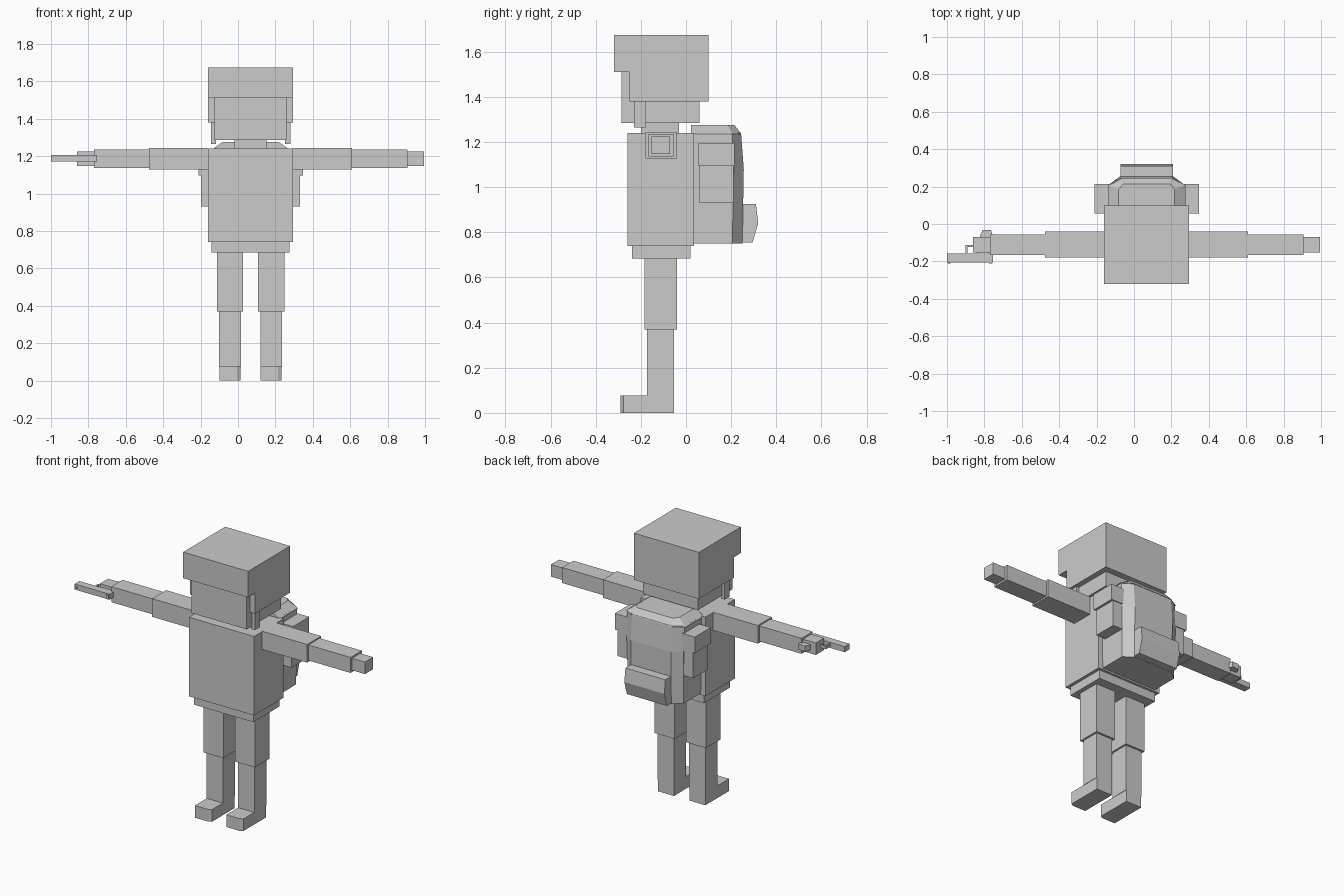
import bpy, bmesh

if "Cube" in bpy.data.objects:
    bpy.data.objects.remove(bpy.data.objects["Cube"])

CX = 0.0675  # body centre line

grey = bpy.data.materials.new("plain_grey")
grey.diffuse_color = (0.6, 0.6, 0.6, 1)
grey.use_nodes = True
grey.node_tree.nodes["Principled BSDF"].inputs["Base Color"].default_value = grey.diffuse_color


def loft(name, rings):
    """Solid skinned through rings of equal point count, flat capped."""
    bm = bmesh.new()
    vs = [[bm.verts.new(p) for p in r] for r in rings]
    n = len(rings[0])
    for a, b in zip(vs, vs[1:]):
        for i in range(n):
            j = (i + 1) % n
            bm.faces.new((a[i], a[j], b[j], b[i]))
    bm.faces.new(vs[0][::-1])
    bm.faces.new(vs[-1])
    bmesh.ops.recalc_face_normals(bm, faces=bm.faces)
    me = bpy.data.meshes.new(name)
    bm.to_mesh(me)
    bm.free()
    me.materials.append(grey)
    ob = bpy.data.objects.new(name, me)
    bpy.context.collection.objects.link(ob)
    return ob


def prism_z(name, pts, z0, z1):
    return loft(name, [[(x, y, z) for x, y in pts] for z in (z0, z1)])


def prism_x(name, pts, x0, x1):
    return loft(name, [[(x, y, z) for y, z in pts] for x in (x0, x1)])


def box(name, x0, x1, y0, y1, z0, z1):
    return prism_z(name, [(x0, y0), (x1, y0), (x1, y1), (x0, y1)], z0, z1)


def centred(name, half, y0, y1, z0, z1):
    return box(name, CX - half, CX + half, y0, y1, z0, z1)


# Torso, hips and neck
centred("torso", 0.2275, -0.26, 0.035, 0.74, 1.24)
centred("hips", 0.208, -0.24, 0.02, 0.685, 0.74)
centred("neck", 0.085, -0.20, -0.03, 1.24, 1.285)

# Head and helmet with overhanging front brim
centred("head", 0.193, -0.285, 0.06, 1.285, 1.51)
prism_x("helmet", [(-0.32, 1.51), (-0.25, 1.51), (-0.25, 1.38), (0.10, 1.38),
                   (0.10, 1.675), (-0.32, 1.675)], CX - 0.2275, CX + 0.2275)

for s, side in ((-1, "left"), (1, "right")):
    # Helmet side straps
    a, b = sorted((CX + s * 0.185, CX + s * 0.212))
    box(side + "_chin_strap", a, b, -0.23, -0.18, 1.265, 1.385)

    # Legs
    lx = CX + s * 0.11
    box(side + "_thigh", lx - 0.07, lx + 0.07, -0.185, -0.04, 0.37, 0.685)
    box(side + "_shin", lx - 0.058, lx + 0.058, -0.172, -0.053, 0.075, 0.37)
    # Foot with one clipped toe corner
    prism_z(side + "_foot", [(lx - 0.056, -0.29), (lx + 0.036, -0.29),
                             (lx + 0.056, -0.278), (lx + 0.056, -0.053),
                             (lx - 0.056, -0.053)], 0, 0.077)

    # Arms, stepping down in size toward the hand
    for part, d0, d1, y0, y1, z0, z1 in (
            ("upper_arm", 0.2275, 0.5425, -0.18, -0.04, 1.128, 1.243),
            ("forearm", 0.5425, 0.8375, -0.167, -0.055, 1.137, 1.235),
            ("hand", 0.8375, 0.9275, -0.152, -0.07, 1.148, 1.224)):
        a, b = sorted((CX + s * d0, CX + s * d1))
        box(side + "_" + part, a, b, y0, y1, z0, z1)

    # Backpack side pouches with a wider flap
    a, b = sorted((CX + s * 0.18, CX + s * 0.265))
    box(side + "_pouch", a, b, 0.06, 0.21, 0.93, 1.1)
    a, b = sorted((CX + s * 0.18, CX + s * 0.28))
    box(side + "_pouch_flap", a, b, 0.055, 0.215, 1.095, 1.197)


# Backpack: plan outline with clipped back corners, tapering at the top
def pack_ring(z, w, c, y0, ys, yb):
    return [(CX + x, y, z) for x, y in ((-w, y0), (w, y0), (w, ys),
                                        (c, yb), (-c, yb), (-w, ys))]


loft("backpack", [pack_ring(0.75, 0.195, 0.14, 0.035, 0.205, 0.25),
                  pack_ring(1.08, 0.2, 0.14, 0.035, 0.212, 0.256),
                  pack_ring(1.24, 0.2, 0.14, 0.035, 0.205, 0.244)])
loft("backpack_lid", [pack_ring(1.235, 0.207, 0.14, 0.022, 0.208, 0.246),
                      pack_ring(1.275, 0.15, 0.125, 0.022, 0.185, 0.215)])
prism_x("back_pocket", [(0.24, 0.755), (0.295, 0.755), (0.32, 0.84),
                        (0.31, 0.925), (0.24, 0.925)], CX - 0.14, CX + 0.14)

# Pistol held sideways in one hand
box("pistol_slide", -1.0, -0.755, -0.205, -0.157, 1.17, 1.205)
box("pistol_front_sight", -0.995, -0.98, -0.212, -0.2, 1.183, 1.193)
box("pistol_rear_sight", -0.775, -0.758, -0.212, -0.2, 1.173, 1.202)
prism_z("pistol_grip", [(-0.84, -0.16), (-0.775, -0.16), (-0.755, -0.06),
                        (-0.765, -0.033), (-0.81, -0.033), (-0.822, -0.06)],
        1.17, 1.205)
box("trigger_guard_front", -0.90, -0.89, -0.16, -0.115, 1.178, 1.197)
box("trigger_guard_bar", -0.90, -0.83, -0.123, -0.113, 1.178, 1.197)
